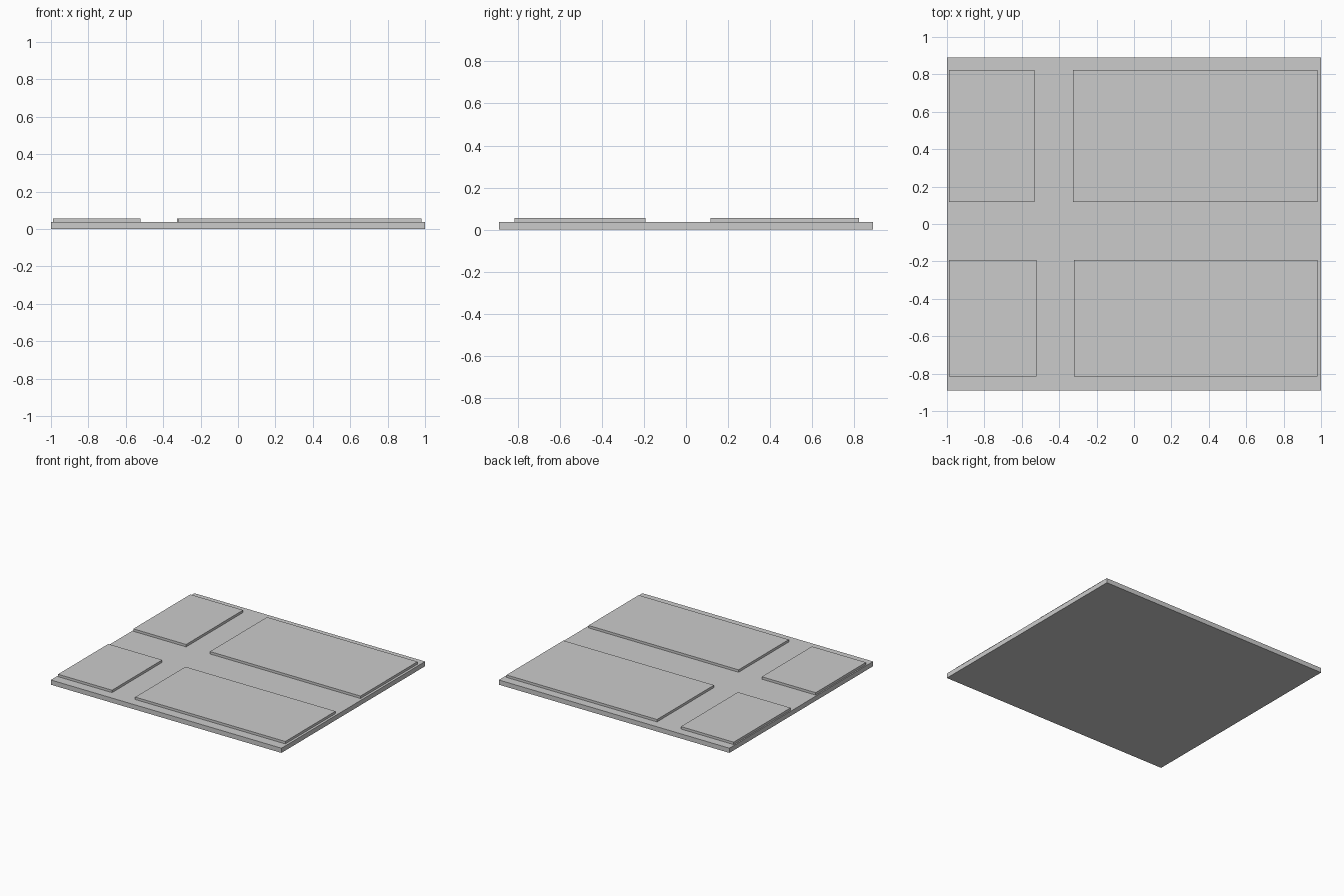
import bpy

if "Cube" in bpy.data.objects:
    bpy.data.objects.remove(bpy.data.objects["Cube"])

BASE_TOP = 0.037
PANEL_TOP = 0.056


def slab(name, x0, x1, y0, y1, z0, z1):
    bpy.ops.mesh.primitive_cube_add(size=1, location=((x0 + x1) / 2, (y0 + y1) / 2, (z0 + z1) / 2))
    ob = bpy.context.object
    ob.name = name
    ob.scale = (x1 - x0, y1 - y0, z1 - z0)
    bpy.ops.object.transform_apply(location=False, rotation=False, scale=True)
    return ob


# Base plate
slab("base_plate", -1, 1, -0.89, 0.89, 0, BASE_TOP)

# Four raised panels, leaving an off-centre cross between them
panels = {
    "back_left_panel": (-0.99, -0.532, 0.117, 0.823),
    "back_right_panel": (-0.325, 0.981, 0.117, 0.823),
    "front_left_panel": (-0.99, -0.522, -0.815, -0.193),
    "front_right_panel": (-0.321, 0.981, -0.815, -0.193),
}
for name, rect in panels.items():
    slab(name, *rect, BASE_TOP, PANEL_TOP)
